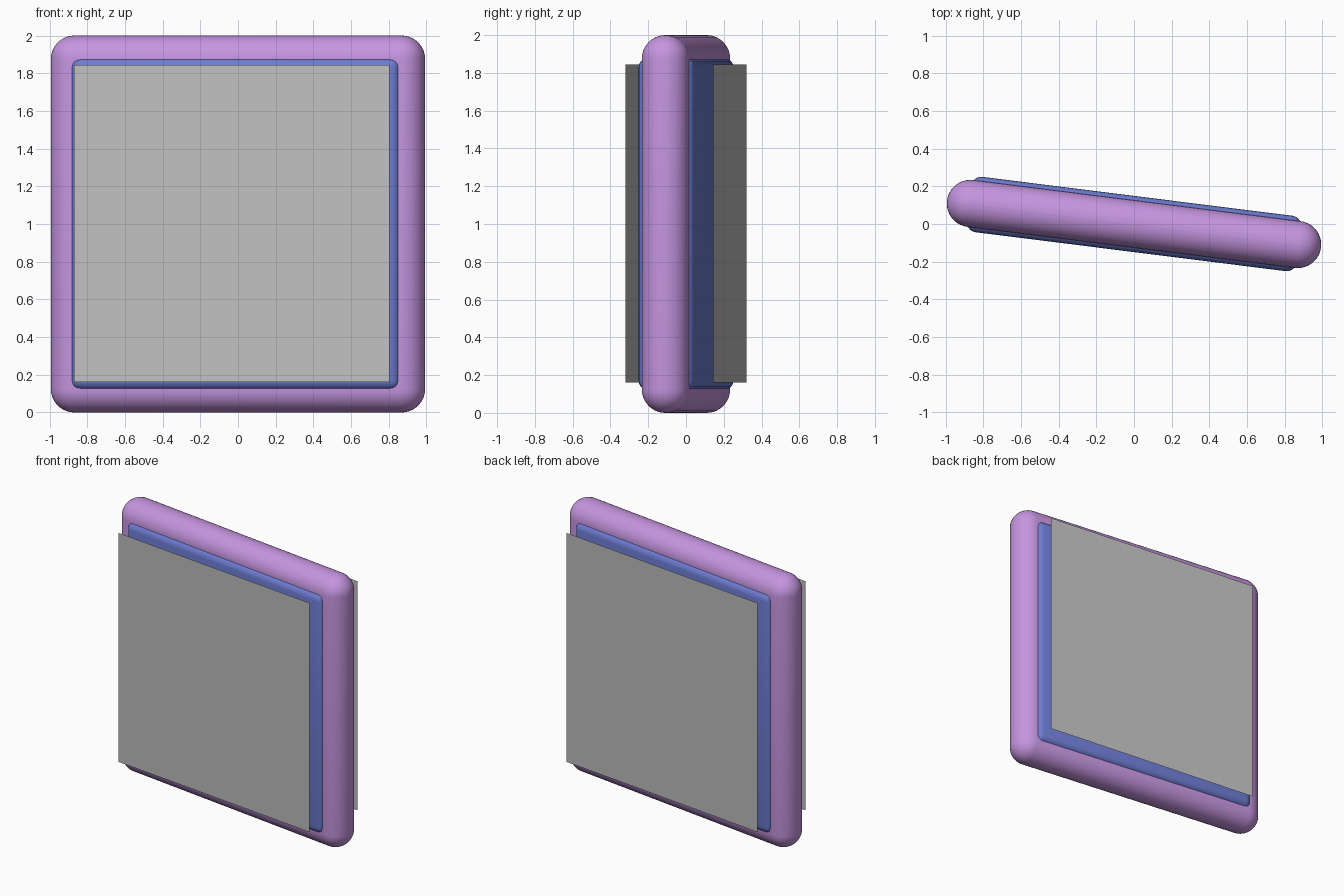
import bpy, bmesh, math
from mathutils import Matrix

cube = bpy.data.objects.get("Cube")
if cube:
    bpy.data.objects.remove(cube, do_unlink=True)


def material(name, rgb):
    m = bpy.data.materials.new(name)
    m.use_nodes = True
    m.diffuse_color = (*rgb, 1)
    bsdf = next(n for n in m.node_tree.nodes if n.type == 'BSDF_PRINCIPLED')
    bsdf.inputs["Base Color"].default_value = (*rgb, 1)
    return m


purple = material("soft purple", (0.56, 0.30, 0.74))
blue = material("periwinkle blue", (0.15, 0.20, 0.64))
grey = material("light grey", (0.53, 0.53, 0.53))

TURN = math.radians(-7.15)       # the slab stands slightly turned
PANEL_TURN = math.radians(-6.0)  # the panels are turned a little less


def add_object(name, bm, mat):
    mesh = bpy.data.meshes.new(name)
    bm.to_mesh(mesh)
    bm.free()
    mesh.materials.append(mat)
    obj = bpy.data.objects.new(name, mesh)
    bpy.context.collection.objects.link(obj)
    return obj


def rounded_slab(name, width, depth, height, radius, segments, mat):
    bm = bmesh.new()
    bmesh.ops.create_cube(bm, size=1)
    bmesh.ops.scale(bm, vec=(width, depth, height), verts=bm.verts)
    bmesh.ops.bevel(bm, geom=bm.edges[:], offset=radius, segments=segments,
                    profile=0.5, affect='EDGES', clamp_overlap=True)
    obj = add_object(name, bm, mat)
    obj.location.z = 1
    obj.rotation_euler.z = TURN
    bpy.ops.object.select_all(action='DESELECT')
    obj.select_set(True)
    bpy.context.view_layer.objects.active = obj
    bpy.ops.object.shade_smooth_by_angle(angle=math.radians(35))
    return obj


# Fully rounded outer frame and the inner slab that stands proud of it
rounded_slab("frame", 2.0, 0.25, 2.0, 0.1245, 10, purple)
rounded_slab("inner_slab", 1.76, 0.296, 1.76, 0.05, 5, blue)

# Thin sheets floating in front and behind, half a turn apart
for name, half_turn in (("front_panel", 0), ("back_panel", math.pi)):
    bm = bmesh.new()
    bmesh.ops.create_grid(bm, x_segments=1, y_segments=1, size=0.8415)
    bmesh.ops.transform(bm, verts=bm.verts, matrix=(
        Matrix.Rotation(half_turn, 4, 'Z')
        @ Matrix.Translation((-0.033, -0.232, 0))
        @ Matrix.Rotation(PANEL_TURN, 4, 'Z')
        @ Matrix.Rotation(math.pi / 2, 4, 'X')))
    panel = add_object(name, bm, grey)
    panel.location.z = 1.003
